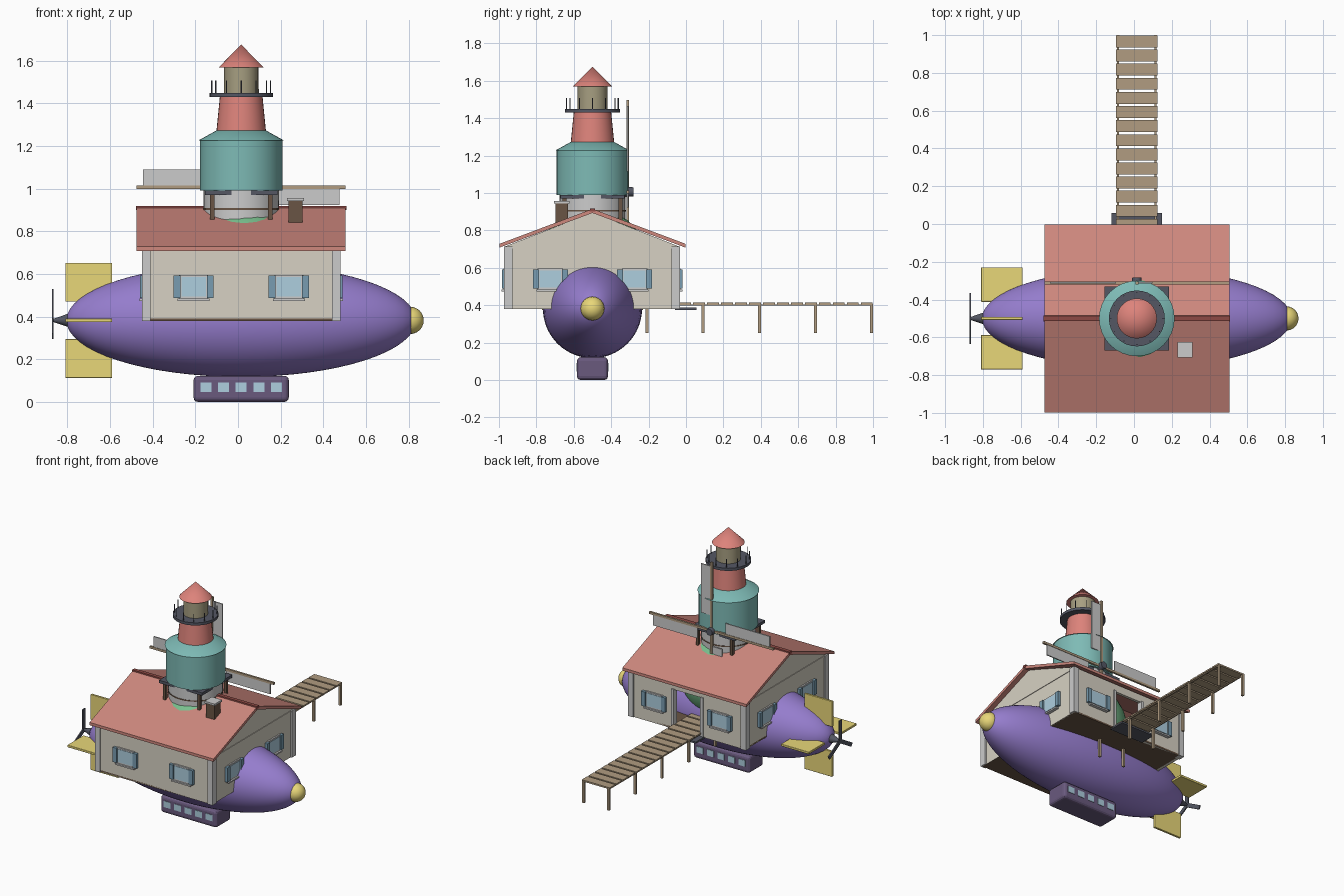
import bpy, math
from mathutils import Vector, Matrix

if "Cube" in bpy.data.objects:
    bpy.data.objects.remove(bpy.data.objects["Cube"])

CX, CY, CZ = 0.015, -0.5, 0.382      # shared centre of airship, house and tower


def mat(name, r, g, b):
    m = bpy.data.materials.new(name)
    m.diffuse_color = [(c / 255) ** 2.2 for c in (r, g, b)] + [1]
    m.use_nodes = True
    m.node_tree.nodes["Principled BSDF"].inputs["Base Color"].default_value = m.diffuse_color
    return m


PURPLE = mat("purple", 148, 124, 204)
PLUM = mat("plum", 105, 90, 125)
GOLD = mat("gold", 232, 214, 120)
WALL = mat("plaster", 214, 208, 194)
ROOF = mat("roof_red", 205, 135, 125)
RIDGE = mat("ridge_red", 140, 75, 70)
TEAL = mat("teal", 125, 185, 180)
RED = mat("tower_red", 220, 130, 122)
OLIVE = mat("lantern", 165, 157, 128)
DARK = mat("dark", 85, 88, 100)
WOOD = mat("wood", 175, 155, 128)
BROWN = mat("brown", 105, 85, 70)
GLASS = mat("glass", 172, 205, 222)
BLUE = mat("shutter_blue", 120, 155, 175)
GREEN = mat("green", 120, 190, 140)
PALE = mat("pale", 205, 205, 208)


def finish(name, m, smooth=False):
    o = bpy.context.object
    o.name = name
    if m:
        o.data.materials.append(m)
    if smooth:
        bpy.ops.object.shade_smooth_by_angle(angle=math.radians(35))
    return o


def box(name, x, y, z, m=None, bevel=0):
    """Box from (min, max) pairs."""
    lo, hi = Vector((x[0], y[0], z[0])), Vector((x[1], y[1], z[1]))
    bpy.ops.mesh.primitive_cube_add(size=1)
    o = finish(name, m)
    o.data.transform(Matrix.Translation((lo + hi) / 2) @ Matrix.Diagonal((*(hi - lo), 1)))
    if bevel:
        b = o.modifiers.new("bevel", 'BEVEL')
        b.width, b.segments = bevel, 3
    return o


def cone(name, r1, r2, z0, z1, m, x=CX, y=CY, n=32):
    bpy.ops.mesh.primitive_cone_add(vertices=n, radius1=r1, radius2=r2, depth=z1 - z0,
                                    location=(x, y, (z0 + z1) / 2))
    return finish(name, m, True)


def ball(name, loc, scale, m, seg=48):
    bpy.ops.mesh.primitive_uv_sphere_add(segments=seg, ring_count=seg // 2, radius=1)
    o = finish(name, m)
    o.data.transform(Matrix.Translation(loc) @ Matrix.Diagonal((*scale, 1))
                     @ Matrix.Rotation(math.pi / 2, 4, 'Y'))
    bpy.ops.object.shade_smooth()
    return o


def slab(name, pts, x0, x1, m):
    """Extrude a (y, z) profile along x."""
    n = len(pts)
    verts = [(x, y, z) for x in (x0, x1) for y, z in pts]
    faces = [range(n - 1, -1, -1), range(n, 2 * n)]
    faces += [(i, (i + 1) % n, n + (i + 1) % n, n + i) for i in range(n)]
    me = bpy.data.meshes.new(name)
    me.from_pydata(verts, [], [tuple(f) for f in faces])
    o = bpy.data.objects.new(name, me)
    bpy.context.collection.objects.link(o)
    me.materials.append(m)
    return o


# --- airship: envelope, nose, fins, propeller, gondola
ball("envelope", (CX, CY, CZ), (0.82, 0.265, 0.265), PURPLE, 64)
ball("nose_cap", (0.807, CY, CZ), (0.064,) * 3, GOLD, 24)
for s in (-1, 1):
    a, b = sorted((s * 0.088, s * 0.27))
    box("tail_fin_vertical", (-0.81, -0.59), (CY - 0.008, CY + 0.008), (CZ + a, CZ + b), GOLD, 0.003)
    box("tail_fin_horizontal", (-0.81, -0.59), (CY + a, CY + b), (CZ - 0.008, CZ + 0.008), GOLD, 0.003)
hub = cone("propeller_hub", 0.03, 0.006, -0.035, 0.035, DARK, 0, 0, 16)
hub.rotation_euler = (0, -math.pi / 2, 0)
hub.location = (-0.835, CY, CZ)
for k in range(3):
    o = box("propeller_blade", (-0.004, 0.004), (-0.014, 0.014), (0, 0.148), DARK)
    o.location = (-0.868, CY, CZ)
    o.rotation_euler = (k * math.tau / 3, 0, 0)
box("gondola", (-0.208, 0.238), (CY - 0.083, CY + 0.083), (0, 0.122), PLUM, 0.02)
for k in range(5):
    x = CX + (k - 2) * 0.083
    for s in (-1, 1):
        y = CY + s * 0.083
        box("gondola_window", (x - 0.026, x + 0.026), (y - 0.003, y + 0.003), (0.046, 0.09), GLASS)

# --- house: walls, gables, posts, floor, roof
X0, X1, Y0, Y1 = -0.44, 0.47, -0.965, -0.04
Z0, Z1 = 0.38, 0.715
box("floor", (X0, X1), (Y0, Y1), (Z0, Z0 + 0.012), BROWN)
box("front_wall", (X0, X1), (Y0, Y0 + 0.02), (Z0, Z1), WALL)
DX0, DX1 = -0.1, 0.13
box("back_wall_left", (X0, DX0), (Y1 - 0.02, Y1), (Z0, Z1), WALL)
box("back_wall_right", (DX1, X1), (Y1 - 0.02, Y1), (Z0, Z1), WALL)
box("back_wall_lintel", (DX0, DX1), (Y1 - 0.02, Y1), (0.66, Z1), WALL)
for x in (DX0, DX1):
    box("door_jamb", (x - 0.01, x + 0.01), (Y1 - 0.03, Y1 + 0.008), (Z0, 0.665), PALE)
gable = [(Y0, Z0), (Y1, Z0), (Y1, Z1), (CY, 0.895), (Y0, Z1)]
for x in (X0, X1 - 0.02):
    slab("gable_wall", gable, x, x + 0.02, WALL)
    box("gable_beam", (x - 0.004, x + 0.024), (Y0, Y1), (0.703, 0.713), WALL)
    for y in (Y0, Y1 - 0.03):
        box("corner_post", (x - 0.01, x + 0.03), (y - 0.008, y + 0.038), (Z0, Z1), PALE)
for s in (-1, 1):
    e = CY + s * 0.497
    slab("roof_slope", [(CY, 0.893), (e, 0.708), (e, 0.728), (CY, 0.915)], -0.475, 0.505, ROOF)
slab("ridge_cap", [(CY - 0.016, 0.9), (CY + 0.016, 0.9), (CY + 0.013, 0.918), (CY - 0.013, 0.918)],
     -0.478, 0.508, RIDGE)


def window(center, angle):
    """Window with frame, sill and shutters; faces -y before turning."""
    parts = [("window_frame", (-0.068, 0.068), (-0.01, 0.004), (-0.056, 0.056), PALE),
             ("window_pane", (-0.058, 0.058), (-0.013, 0), (-0.046, 0.046), GLASS),
             ("window_sill", (-0.075, 0.075), (-0.022, 0.004), (-0.066, -0.056), PALE)]
    for s in (-1, 1):
        a, b = sorted((s * 0.062, s * 0.094))
        parts.append(("shutter", (a, b), (-0.02, 0), (-0.052, 0.052), BLUE))
    for p in parts:
        o = box(*p)
        o.location, o.rotation_euler = center, (0, 0, angle)


for s in (-1, 1):
    window((CX + s * 0.223, Y0, 0.54), 0)
    window((CX + s * 0.26, Y1, 0.54), math.pi)
    window((X1, CY + s * 0.225, 0.54), math.pi / 2)
    window((X0, CY + s * 0.225, 0.54), -math.pi / 2)

# --- chimney
box("chimney", (0.237, 0.303), (-0.698, -0.632), (0.82, 0.945), BROWN)
box("chimney_cap", (0.23, 0.31), (-0.706, -0.624), (0.943, 0.957), PALE)

# --- tower on its mound
ball("mound", (CX + 0.015, CY, 0.62), (0.3, 0.3, 0.3), GREEN, 32)
cone("tower_base", 0.178, 0.177, 0.65, 0.99, PALE)
cone("tower_base_band", 0.18, 0.18, 0.9, 0.908, BROWN)
box("platform", (CX - 0.17, CX + 0.17), (CY - 0.17, CY + 0.17), (0.97, 0.99), DARK)
for sx in (-1, 1):
    for sy in (-1, 1):
        x, y = CX + sx * 0.136, CY + sy * 0.15
        box("platform_post", (x - 0.01, x + 0.01), (y - 0.01, y + 0.01), (0.82, 0.972), BROWN)
cone("mill_body", 0.193, 0.193, 0.99, 1.228, TEAL)
cone("mill_roof", 0.2, 0.112, 1.226, 1.275, TEAL)
cone("tower_upper", 0.116, 0.1, 1.27, 1.432, RED)
cone("gallery", 0.148, 0.148, 1.43, 1.449, DARK)
for k in range(12):
    a = k * math.tau / 12
    cone("gallery_post", 0.003, 0.003, 1.445, 1.508, DARK,
         CX + 0.138 * math.cos(a), CY + 0.138 * math.sin(a), 6)
cone("lantern_room", 0.08, 0.08, 1.445, 1.57, OLIVE)
cone("lantern_roof", 0.106, 0, 1.568, 1.675, RED)

# --- windmill sails on the back of the tower
SY, SZ = -0.312, 1.006
h = cone("sail_hub", 0.03, 0.024, -0.025, 0.035, DARK, 0, 0, 16)
h.rotation_euler, h.location = (-math.pi / 2, 0, 0), (CX, SY, SZ)
for k in range(4):
    arm = box("sail_arm", (0, 0.49), (-0.007, 0.007), (-0.008, 0.008), WOOD)
    sail = box("sail", (0.11, 0.46), (-0.004, 0.004), (-0.083, -0.006), PALE)
    for o in (arm, sail):
        o.location = (CX, SY, SZ)
        o.rotation_euler = (0, k * math.pi / 2, 0)

# --- doorstep and dock
box("doorstep", (-0.118, 0.148), (-0.06, 0.057), (0.375, 0.387), DARK)
for k in range(17):
    y = 0.998 - k * 0.0747
    box("dock_plank", (-0.096, 0.125), (y - 0.063, y), (0.402, 0.413), WOOD)
for x in (-0.085, 0.114):
    box("dock_stringer", (x - 0.005, x + 0.005), (-0.22, 0.995), (0.397, 0.404), WOOD)
    for k in range(5):
        y = -0.208 + k * 0.3
        box("dock_post", (x - 0.008, x + 0.008), (y - 0.008, y + 0.008), (0.25, 0.406), WOOD)
